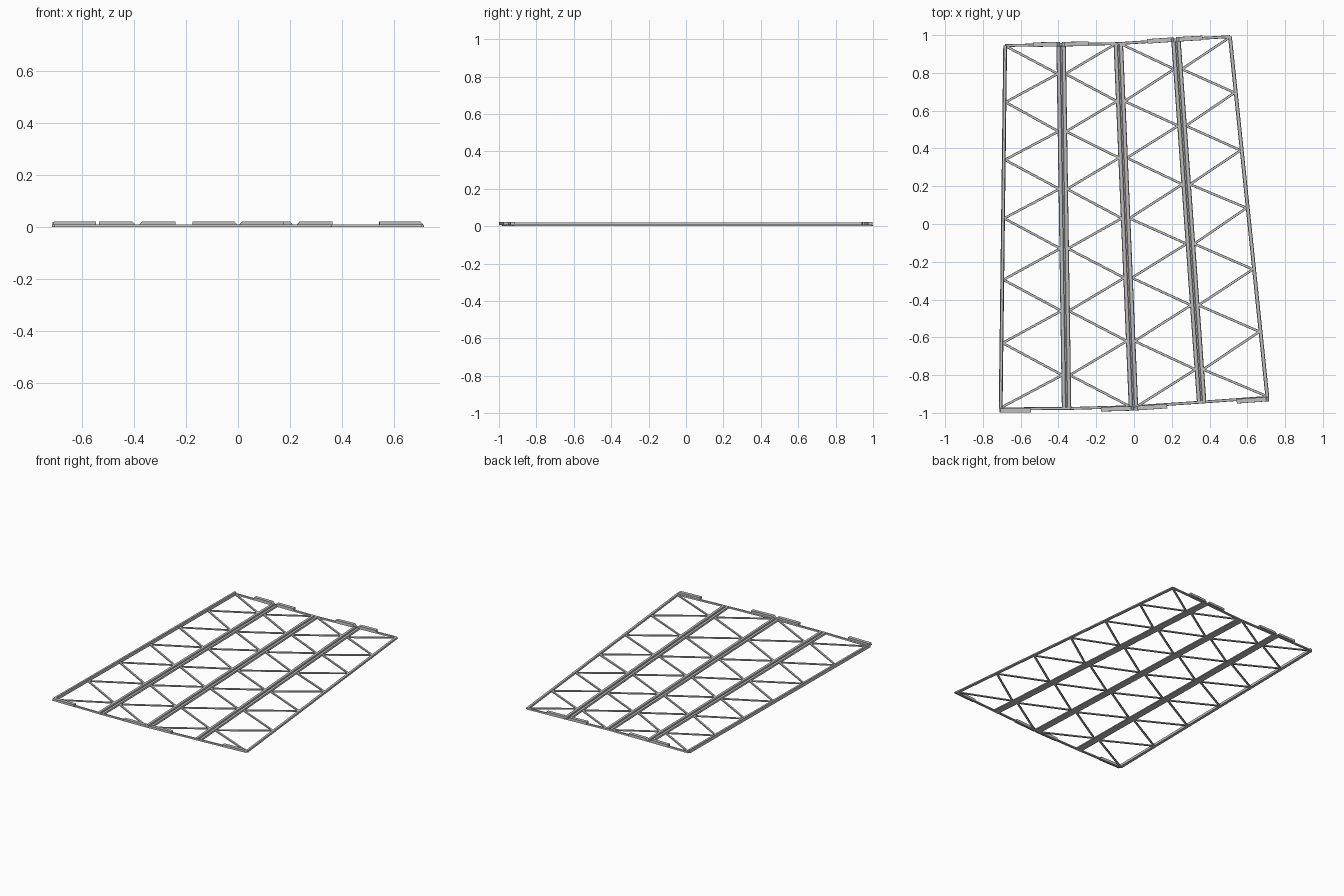
import bpy
from mathutils import Vector

if "Cube" in bpy.data.objects:
    bpy.data.objects.remove(bpy.data.objects["Cube"])

grey = bpy.data.materials.new("light_grey")
grey.diffuse_color = (0.52, 0.52, 0.52, 1)
grey.use_nodes = True
grey.node_tree.nodes["Principled BSDF"].inputs["Base Color"].default_value = grey.diffuse_color


def beam(name, p, q, w0, w1, z0, z1, offset=0.0, slopes=(0, 0)):
    """Straight bar from p to q with a trapezoid section; slopes shorten the top at p and q."""
    p, q = Vector(p), Vector(q)
    d = (q - p).normalized()
    n = Vector((-d.y, d.x))
    p, q = p + n * offset, q + n * offset
    verts = []
    for w, z, k in ((w0, z0, 0), (w1, z1, 1)):
        a, b = p + d * slopes[0] * k, q - d * slopes[1] * k
        for c, side in ((a, -1), (b, -1), (b, 1), (a, 1)):
            v = c + n * side * w / 2
            verts.append((v.x, v.y, z))
    faces = [(3, 2, 1, 0), (4, 5, 6, 7)]
    faces += [(i, (i + 1) % 4, (i + 1) % 4 + 4, i + 4) for i in range(4)]
    me = bpy.data.meshes.new(name)
    me.from_pydata(verts, [], faces)
    me.materials.append(grey)
    ob = bpy.data.objects.new(name, me)
    bpy.context.collection.objects.link(ob)
    return ob


# Long lines from back to front: left edge, three fold lines, right edge
rails = [((-0.682, 0.945), (-0.706, -0.978)),
         ((-0.386, 0.950), (-0.357, -0.977)),
         ((-0.083, 0.955), (-0.003, -0.967)),
         ((0.222, 0.975), (0.358, -0.943)),
         ((0.508, 0.992), (0.706, -0.918))]

# Edge rails; the left one stands taller
beam("left_rail", *rails[0], 0.020, 0.013, 0, 0.020)
beam("right_rail", *rails[4], 0.020, 0.015, 0, 0.010)

# Fold lines: two bevelled rails with a groove between, on a thin hinge strip
for back, front in rails[1:4]:
    beam("hinge_strip", back, front, 0.050, 0.050, 0, 0.003)
    for s in (-1, 1):
        beam("fold_rail", back, front, 0.022, 0.016, 0.002, 0.010, offset=s * 0.0138)

# End bars of each panel
for a, b in zip(rails, rails[1:]):
    beam("back_bar", a[0], b[0], 0.015, 0.012, 0, 0.009)
    beam("front_bar", a[1], b[1], 0.015, 0.012, 0, 0.009)

# Zigzag struts; nodes given by height along each rail
nodes = [(0.94, 0.645, 0.34, 0.03, -0.295, -0.63, -0.97),
         (0.795, 0.49, 0.185, -0.13, -0.46, -0.80),
         (0.95, 0.65, 0.35, 0.03, -0.285, -0.62, -0.965),
         (0.82, 0.52, 0.21, -0.105, -0.43, -0.77),
         (0.985, 0.695, 0.39, 0.085, -0.24, -0.57, -0.91)]


def on_rail(i, y, panel):
    """Point on the side of rail i that faces the panel."""
    (x0, y0), (x1, y1) = rails[i]
    inset = 0.006 if i in (0, 4) else 0.020
    side = 1 if i == panel else -1
    return (x0 + (x1 - x0) * (y - y0) / (y1 - y0) + side * inset, y)


for i in range(4):
    ys = sorted([(y, i) for y in nodes[i]] + [(y, i + 1) for y in nodes[i + 1]], reverse=True)
    for (ya, ia), (yb, ib) in zip(ys, ys[1:]):
        beam("strut", on_rail(ia, ya, i), on_rail(ib, yb, i), 0.013, 0.0115, 0.001, 0.008)

# Raised tabs along the ends: panel, end (0 back, 1 front), x range, bevelled ends
S = 0.015
tabs = [(0, 0, -0.535, -0.392, (0, S)), (1, 0, -0.382, -0.24, (S, 0)),
        (2, 0, 0.07, 0.212, (0, S)), (3, 0, 0.224, 0.363, (S, 0)),
        (0, 1, -0.712, -0.545, (0.005, 0)), (1, 1, -0.175, -0.001, (0, S)),
        (2, 1, 0.002, 0.175, (S, 0)), (3, 1, 0.543, 0.714, (0, S))]
for i, end, xa, xb, slopes in tabs:
    a, b = Vector(rails[i][end]), Vector(rails[i + 1][end])
    at = lambda x: a + (b - a) * (x - a.x) / (b.x - a.x)
    beam("tab", at(xa), at(xb), 0.024, 0.023, 0.007, 0.022,
         offset=0.002 if end == 0 else -0.009, slopes=slopes)
